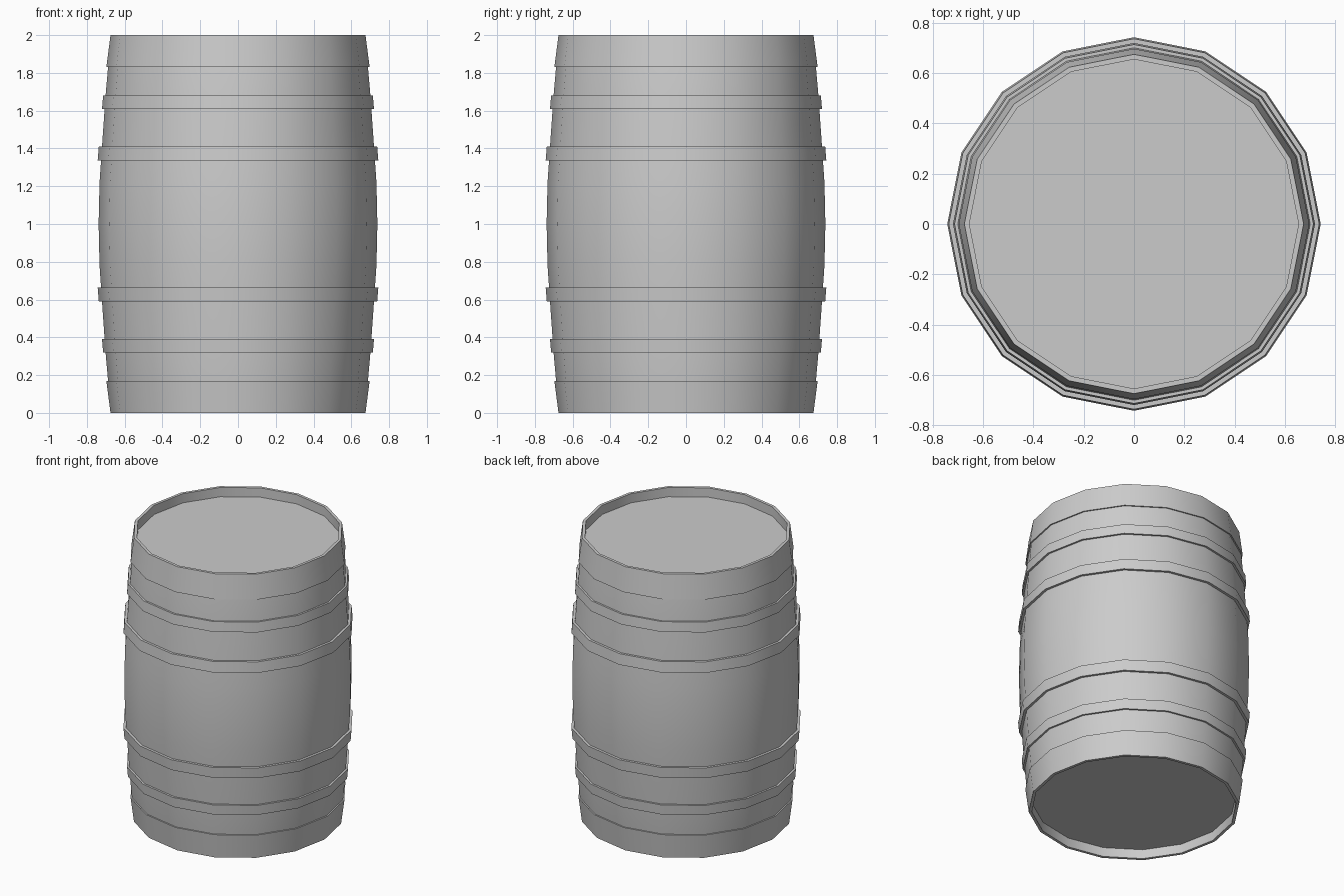
import bpy, math

if "Cube" in bpy.data.objects:
    bpy.data.objects.remove(bpy.data.objects["Cube"])

SIDES = 16


def lathe(name, profile, closed=False):
    """Revolve (radius, z) points around z; a zero radius is a pole vertex."""
    verts, faces, rings = [], [], []
    for r, z in profile:
        n = SIDES if r > 0 else 1
        rings.append(list(range(len(verts), len(verts) + n)))
        for i in range(n):
            a = 2 * math.pi * i / SIDES
            verts.append((r * math.cos(a), r * math.sin(a), z))
    pairs = list(zip(rings, rings[1:]))
    if closed:
        pairs.append((rings[-1], rings[0]))
    for lo, hi in pairs:
        for i in range(SIDES):
            j = (i + 1) % SIDES
            if len(lo) == 1:
                faces.append((lo[0], hi[j], hi[i]))
            elif len(hi) == 1:
                faces.append((lo[i], lo[j], hi[0]))
            else:
                faces.append((lo[i], lo[j], hi[j], hi[i]))
    mesh = bpy.data.meshes.new(name)
    mesh.from_pydata(verts, [], faces)
    obj = bpy.data.objects.new(name, mesh)
    bpy.context.collection.objects.link(obj)
    bpy.ops.object.select_all(action='DESELECT')
    obj.select_set(True)
    bpy.context.view_layer.objects.active = obj
    bpy.ops.object.shade_smooth_by_angle(angle=math.radians(30))
    return obj


# Barrel body: recessed lid, rim and bulging staves, mirrored about z = 1
upper = [(0.738, 1.0), (0.733, 1.22), (0.72, 1.41), (0.702, 1.67),
         (0.688, 1.83), (0.667, 2.0), (0.655, 2.0), (0.655, 1.935), (0, 1.935)]
lower = [(r, 2 - z) for r, z in reversed(upper[1:])]
lathe("barrel_body", lower + upper)

# Hoops: (name, z low, radius low, z high, radius high, inner low, inner high)
hoops = [
    ("end_hoop", 1.83, 0.697, 2.0, 0.675, 0.683, 0.665),
    ("quarter_hoop", 1.61, 0.72, 1.68, 0.714, 0.70, 0.695),
    ("bilge_hoop", 1.335, 0.743, 1.41, 0.737, 0.72, 0.715),
]
for name, z0, r0, z1, r1, i0, i1 in hoops:
    profile = [(r0, z0), (r1, z1), (i1, z1), (i0, z0)]
    lathe("upper_" + name, profile, closed=True)
    lathe("lower_" + name, [(r, 2 - z) for r, z in reversed(profile)], closed=True)
